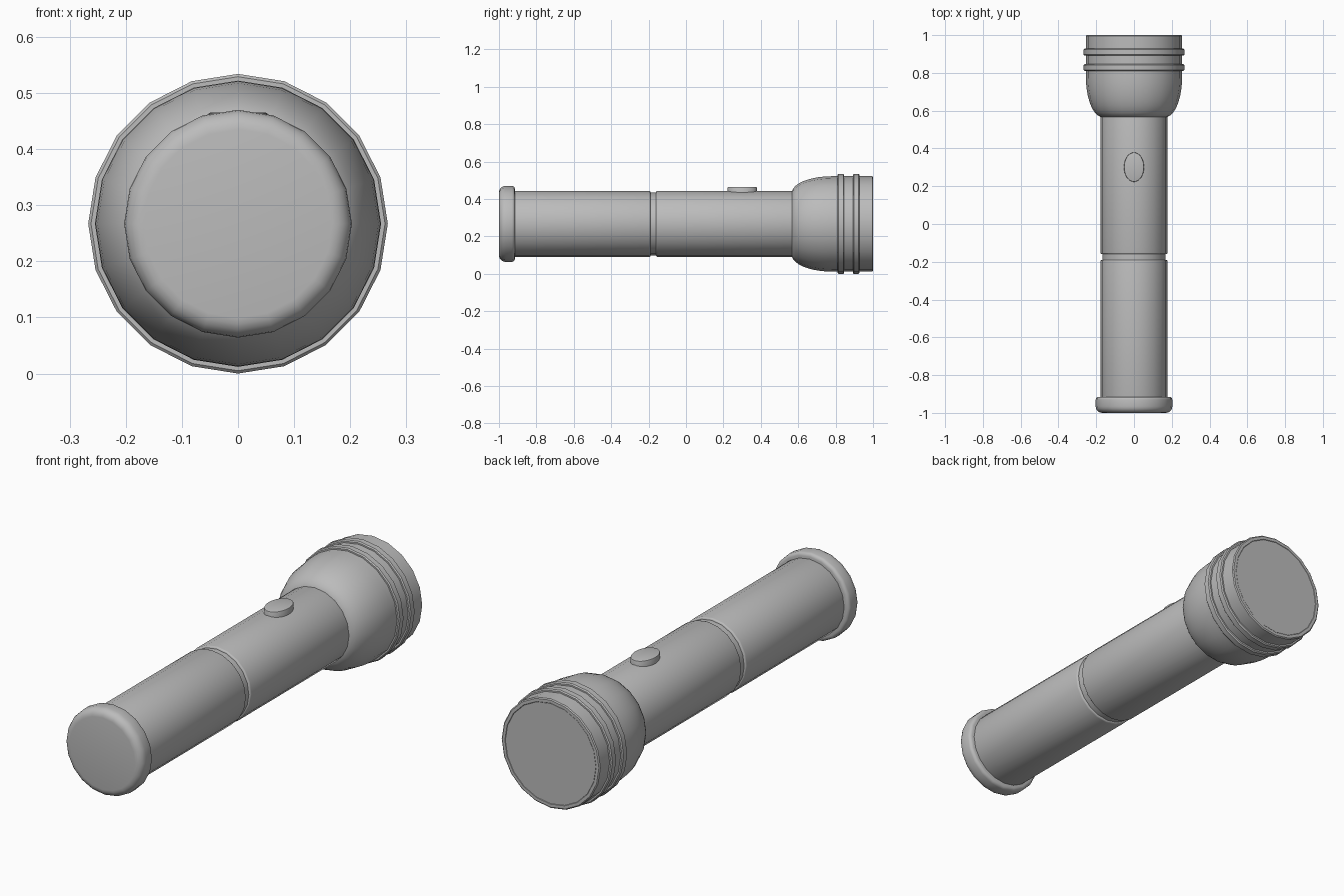
import bpy, bmesh, math

cube = bpy.data.objects.get("Cube")
if cube:
    bpy.data.objects.remove(cube, do_unlink=True)

SIDES = 20
AXIS_Z = 0.267

grey = bpy.data.materials.new("plain_grey")
grey.use_nodes = True
grey.diffuse_color = (0.5, 0.5, 0.5, 1)
grey.node_tree.nodes["Principled BSDF"].inputs["Base Color"].default_value = (0.5, 0.5, 0.5, 1)


def finish(name, bm, angle=35):
    bmesh.ops.recalc_face_normals(bm, faces=bm.faces)
    mesh = bpy.data.meshes.new(name)
    bm.to_mesh(mesh)
    bm.free()
    mesh.materials.append(grey)
    obj = bpy.data.objects.new(name, mesh)
    bpy.context.collection.objects.link(obj)
    bpy.ops.object.select_all(action="DESELECT")
    obj.select_set(True)
    bpy.context.view_layer.objects.active = obj
    bpy.ops.object.shade_smooth_by_angle(angle=math.radians(angle))
    return obj


def turned(name, profile):
    """Turn (y, radius) points about the long axis and cap both ends."""
    bm = bmesh.new()
    rings = []
    for y, r in profile:
        angles = [math.tau * i / SIDES for i in range(SIDES)]
        rings.append([bm.verts.new((r * math.cos(a), y, AXIS_Z + r * math.sin(a))) for a in angles])
    for a, b in zip(rings, rings[1:]):
        for i in range(SIDES):
            j = (i + 1) % SIDES
            bm.faces.new((a[i], a[j], b[j], b[i]))
    bm.faces.new(rings[0])
    bm.faces.new(rings[-1])
    return finish(name, bm)


def arc(y, r, dy, dr, start, end, steps):
    """Elliptical run of profile points, angles in degrees."""
    angles = [math.radians(start + (end - start) * i / steps) for i in range(steps + 1)]
    return [(y + dy * math.cos(a), r + dr * math.sin(a)) for a in angles]


# Tail cap with rounded rims
turned("tail_cap", arc(-0.965, 0.168, 0.035, 0.035, 180, 90, 5)
       + arc(-0.93, 0.188, 0.015, 0.015, 90, 0, 3) + [(-0.915, 0.17)])

# Two barrel tubes with softened ends, joined by a narrow collar
for name, y0, y1 in (("rear_barrel", -0.93, -0.19), ("front_barrel", -0.16, 0.58)):
    turned(name, arc(y0 + 0.008, 0.169, 0.008, 0.008, 180, 90, 3)
           + arc(y1 - 0.008, 0.169, 0.008, 0.008, 90, 0, 3))
turned("barrel_collar", [(-0.21, 0.168), (-0.14, 0.168)])

# Bell-shaped head
turned("head", [(0.565, 0.17)] + arc(0.78, 0.165, 0.215, 0.09, 172, 90, 9)
       + [(0.996, 0.255), (1.0, 0.25), (1.0, 0.236), (0.997, 0.234)])

# Raised grip rings
for i, y in enumerate((0.828, 0.91)):
    turned(f"head_ring_{i + 1}", [(y - 0.018, 0.25), (y - 0.018, 0.262), (y - 0.013, 0.267),
                                  (y + 0.013, 0.267), (y + 0.018, 0.262), (y + 0.018, 0.25)])

# Flush lens
turned("lens", [(0.98, 0.234), (0.999, 0.234)])

# Oval switch button
bm = bmesh.new()
bmesh.ops.create_cone(bm, cap_ends=True, segments=32, radius1=1, radius2=1, depth=1)
for v in bm.verts:
    v.co = (v.co.x * 0.053, v.co.y * 0.078 + 0.301, 0.442 + v.co.z * 0.046)
rim = [e for e in bm.edges if all(v.co.z > 0.45 for v in e.verts)]
bmesh.ops.bevel(bm, geom=rim, offset=0.004, segments=2, affect="EDGES", profile=0.5)
finish("switch_button", bm)
